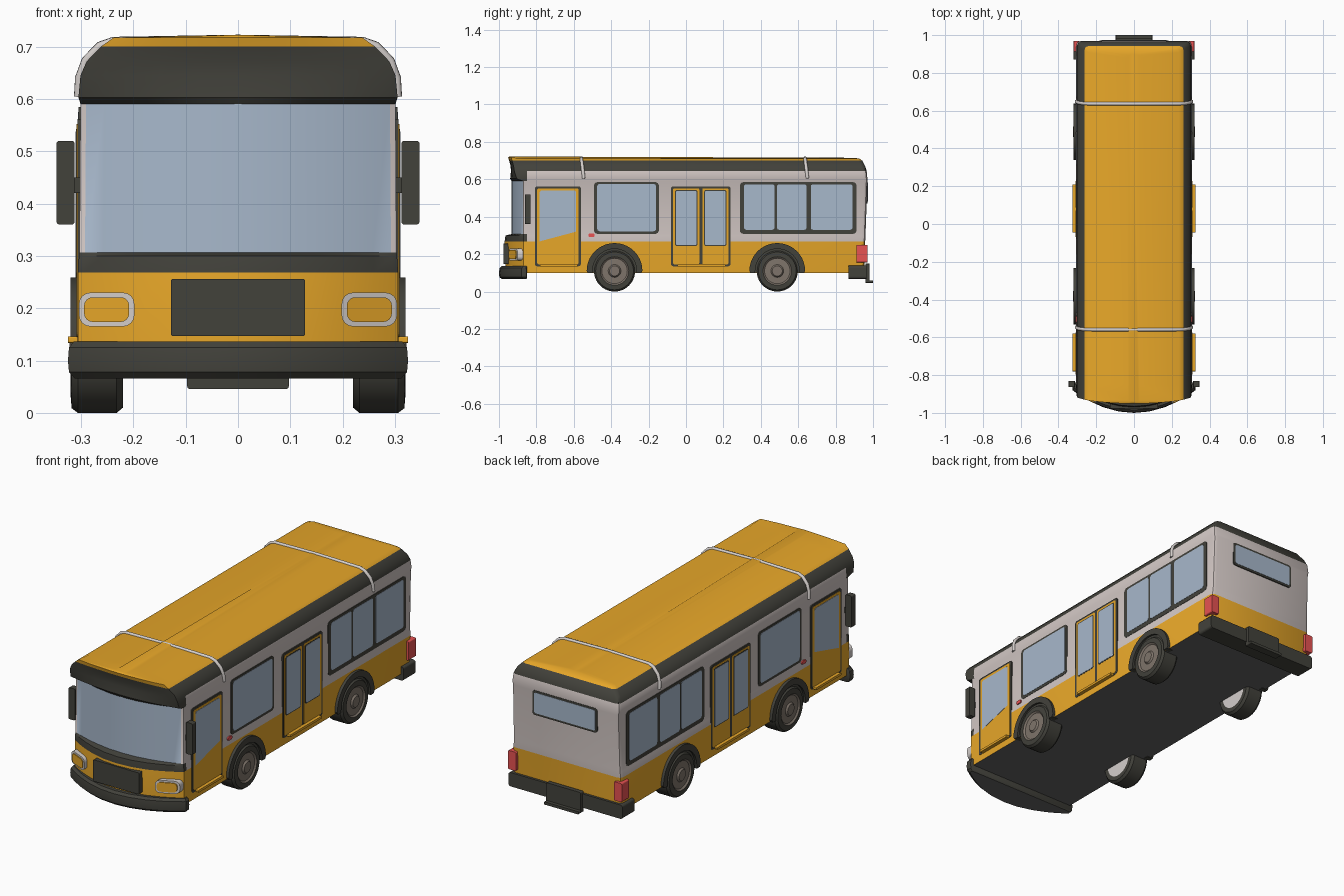
import bpy, bmesh, math

if "Cube" in bpy.data.objects:
    bpy.data.objects.remove(bpy.data.objects["Cube"])

COLOURS = {
    "orange": (0.80, 0.385, 0.022), "dark_trim": (0.055, 0.054, 0.044),
    "light_grey": (0.63, 0.56, 0.54), "glass": (0.39, 0.48, 0.60),
    "red": (0.80, 0.085, 0.085), "hub_grey": (0.21, 0.175, 0.145),
    "silver": (0.66, 0.62, 0.60), "underside": (0.125, 0.125, 0.125),
}
MATS = {}
for n, c in COLOURS.items():
    m = bpy.data.materials.new(n)
    m.diffuse_color = (*c, 1)
    m.use_nodes = True
    m.node_tree.nodes["Principled BSDF"].inputs["Base Color"].default_value = m.diffuse_color
    MATS[n] = m


def finish(bm, name, mats, rule=None, smooth=False):
    bmesh.ops.recalc_face_normals(bm, faces=bm.faces[:])
    bm.normal_update()
    if rule:
        for f in bm.faces:
            f.material_index = mats.index(rule(f.calc_center_median(), f.normal))
    me = bpy.data.meshes.new(name)
    bm.to_mesh(me)
    bm.free()
    for k in mats:
        me.materials.append(MATS[k])
    ob = bpy.data.objects.new(name, me)
    bpy.context.collection.objects.link(ob)
    if smooth:
        bpy.ops.object.select_all(action='DESELECT')
        ob.select_set(True)
        bpy.context.view_layer.objects.active = ob
        bpy.ops.object.shade_smooth_by_angle(angle=math.radians(32))
    return ob


def prism(name, pts, a, b, mat, axis='x', mirror=True, smooth=False, sweep=0):
    """Extrude a 2D outline along x (y,z outline) or y (x,z outline); mirror across x.
    sweep leans a y-extruded part backwards with distance from x = 0.25."""
    bm = bmesh.new()
    for s in ((1, -1) if mirror else (1,)):
        def co(u, v, d):
            return (s * d, u, v) if axis == 'x' else (s * u, d + sweep * (u - .25), v)
        lo = [bm.verts.new(co(u, v, a)) for u, v in pts]
        hi = [bm.verts.new(co(u, v, b)) for u, v in pts]
        bm.faces.new(lo)
        bm.faces.new(hi)
        for i in range(len(pts)):
            j = (i + 1) % len(pts)
            bm.faces.new((lo[i], lo[j], hi[j], hi[i]))
    return finish(bm, name, [mat], smooth=smooth)


def rr(u0, u1, v0, v1, r=0.012, n=4):
    """Rounded rectangle outline."""
    out = []
    for cu, cv, a0 in ((u1 - r, v1 - r, 0), (u0 + r, v1 - r, 90),
                       (u0 + r, v0 + r, 180), (u1 - r, v0 + r, 270)):
        for i in range(n + 1):
            a = math.radians(a0 + 90 * i / n)
            out.append((cu + r * math.cos(a), cv + r * math.sin(a)))
    return out


def arc(cy, cz, r, n=20):
    return [(cy + r * math.cos(math.pi * i / n), cz + r * math.sin(math.pi * i / n))
            for i in range(n + 1)]


def loft(name, levels, y_mid, mats, rule, corner=0.02):
    """Stack plan outlines with a bowed front: (z, half width, front edge y, front centre y, back y)."""
    ts = [-1, -.965, -.85, -.7, -.5, -.25, 0, .25, .5, .7, .85, .965, 1]
    bm = bmesh.new()
    rings = []
    for z, w, ye, yc, yb in levels:
        p = [(t * w, ye + (yc - ye) * (1 - t * t)) for t in ts]
        p += [(w, y_mid), (w, yb - corner), (w - corner * .3, yb - corner * .3), (w - corner, yb),
              (corner - w, yb), (corner * .3 - w, yb - corner * .3), (-w, yb - corner), (-w, y_mid)]
        # the front lip of the roof kicks up a little
        rings.append([bm.verts.new((x, y, z + (.007 if z > .705 and y < -.87 else 0)))
                      for x, y in p])
    bm.faces.new(rings[0])
    bm.faces.new(rings[-1])
    n = len(rings[0])
    for lo, hi in zip(rings, rings[1:]):
        for i in range(n):
            j = (i + 1) % n
            bm.faces.new((lo[i], lo[j], hi[j], hi[i]))
    return finish(bm, name, mats, rule, True)


# Body shell, coloured by height and position
def body_rule(c, nrm):
    front = c.y < -0.851
    if nrm.z < -0.9 and c.z < 0.11:
        return "underside"
    if c.z > 0.70:
        return "orange"
    if c.z > 0.645 or (front and c.z > 0.59):
        return "dark_trim"
    if c.z < 0.268:
        return "orange"
    if front and c.z < 0.305:
        return "dark_trim"
    if front and abs(c.x) < 0.294:
        return "glass"
    return "light_grey"


loft("body", [
    (0.10, .306, -.87, -.965, .952), (0.268, .306, -.87, -.970, .958),
    (0.300, .304, -.87, -.965, .960), (0.307, .303, -.868, -.932, .960),
    (0.590, .301, -.868, -.932, .970), (0.603, .305, -.905, -.940, .970),
    (0.645, .301, -.918, -.936, .966), (0.672, .289, -.922, -.938, .957),
    (0.700, .262, -.930, -.946, .942), (0.710, .238, -.935, -.951, .928),
    (0.715, .030, -.935, -.945, .900)], -0.85,
    ["orange", "dark_trim", "light_grey", "glass", "underside"], body_rule)


# Bumpers
def bumper_rule(c, nrm):
    return "underside" if nrm.z < -0.9 else "dark_trim"


loft("front_bumper", [
    (0.066, .312, -.87, -.985, -.852), (0.078, .323, -.878, -.998, -.85),
    (0.100, .325, -.88, -1.0, -.85), (0.125, .323, -.878, -.997, -.85),
    (0.136, .314, -.87, -.985, -.852)], -0.862, ["dark_trim", "underside"], bumper_rule, 0.006)
prism("rear_bumper", rr(-.32, .32, .068, .138, .012), .87, .966, "dark_trim", 'y', False)
prism("rear_plate_board", rr(-.097, .097, .05, .15, .006), .96, .982, "dark_trim", 'y', False)
prism("rear_plate_lip", rr(-.097, .097, .046, .060, .004), .96, 1.0, "dark_trim", 'y', False)

# Front grille and headlights
prism("grille", rr(-.128, .128, .147, .256, .004), -.977, -.93, "dark_trim", 'y', False)
prism("headlight_frame", rr(.198, .304, .165, .23, .022), -.925, -.89, "silver", 'y',
      smooth=True, sweep=.45)
prism("headlight_lens", rr(.208, .294, .174, .221, .016), -.930, -.90, "orange", 'y',
      smooth=True, sweep=.45)

# Tail lights, side markers and mirrors
prism("tail_light", rr(.274, .319, .155, .25, .006), .912, .970, "red", 'y')
prism("side_marker", rr(-.522, -.488, .292, .310, .008), .30, .310, "red")
prism("wing_mirror", rr(.312, .347, .36, .52, .006), -.862, -.832, "dark_trim", 'y')
prism("mirror_arm", rr(.295, .32, .42, .45, .004), -.852, -.84, "dark_trim", 'y')

# Front doors
prism("front_door_frame", rr(-.808, -.562, .135, .562), .295, .3072, "dark_trim")
prism("front_door", rr(-.796, -.574, .145, .552, .01), .295, .3086, "orange")
prism("front_door_glass", [(-.782, .268), (-.588, .32), (-.588, .532), (-.596, .54),
                           (-.774, .54), (-.782, .532)], .295, .3100, "glass")
# Middle double doors
prism("middle_door_frame", rr(-.08, .238, .135, .562), .295, .3072, "dark_trim")
for label, y0, y1 in (("front", -.069, .071), ("rear", .087, .227)):
    prism(f"middle_door_{label}_leaf", rr(y0, y1, .145, .552, .008), .295, .3086, "orange")
    prism(f"middle_door_{label}_glass_rim", rr(y0 + .010, y1 - .010, .243, .543, .01),
          .295, .3094, "dark_trim")
    prism(f"middle_door_{label}_glass", rr(y0 + .015, y1 - .015, .248, .538, .008),
          .295, .3104, "glass")
# Door steps
prism("front_door_step", rr(-.78, -.58, .134, .146, .003), .30, .325, "orange")
prism("middle_door_step", rr(-.045, .21, .134, .146, .003), .30, .325, "orange")

# Side windows
prism("side_window_frame", rr(-.492, -.145, .308, .585, .02), .295, .3045, "dark_trim")
prism("side_window_glass", rr(-.475, -.160, .322, .575, .014), .295, .3058, "glass")
prism("rear_side_window_frame", rr(.288, .912, .308, .585, .02), .295, .3045, "dark_trim")
for i, (y0, y1) in enumerate(((.31, .473), (.486, .645), (.667, .89))):
    prism(f"rear_side_window_glass_{i + 1}", rr(y0, y1, .33, .573, .012), .295, .3058, "glass")

# Back window
prism("back_window_frame", rr(-.182, .182, .470, .594, .014), .95, .9715, "dark_trim", 'y', False)
prism("back_window_glass", rr(-.172, .172, .480, .584, .010), .95, .973, "glass", 'y', False)


# Wheels: lathed around the axle, with dark arches
def wheel(name, side, cy, n=40):
    prof = [(.22, 0), (.22, .078), (.22, .10), (.232, .11), (.306, .11), (.318, .101),
            (.320, .076), (.313, .068), (.314, .034), (.322, .027), (.322, 0)]
    bm = bmesh.new()
    rings = []
    for x, r in prof:
        k = 1 if r == 0 else n
        rings.append([bm.verts.new((side * x, cy + r * math.cos(2 * math.pi * i / n),
                                    .11 + r * math.sin(2 * math.pi * i / n))) for i in range(k)])
    for a, b in zip(rings, rings[1:]):
        for i in range(n):
            j = (i + 1) % n
            q = [a[i % len(a)], a[j % len(a)], b[j % len(b)], b[i % len(b)]]
            bm.faces.new(list(dict.fromkeys(q)))

    def rule(c, nrm):
        if abs(c.x) < .221 and math.hypot(c.y - cy, c.z - .11) < .08:
            return "silver"
        return "hub_grey" if math.hypot(c.y - cy, c.z - .11) < .074 else "dark_trim"
    finish(bm, name, ["dark_trim", "silver", "hub_grey"], rule, True)


for label, cy in (("front", -.382), ("rear", .488)):
    for sname, s in (("right", 1), ("left", -1)):
        wheel(f"{label}_{sname}_wheel", s, cy)
    prism(f"{label}_wheel_well", arc(cy, .11, .13) + [(cy - .13, .101), (cy + .13, .101)],
          .22, .3095, "dark_trim")
    ring = [(cy + .142, .098)] + arc(cy, .11, .149) + [(cy - .142, .098), (cy - .118, .098)]
    ring += arc(cy, .11, .118)[::-1] + [(cy + .118, .098)]
    prism(f"{label}_wheel_arch", ring, .285, .320, "dark_trim", smooth=True)

# Silver straps hugging the roof
half = [(.305, .605), (.303, .64), (.291, .673), (.264, .701), (.238, .710)]
for label, y in (("front", -.553), ("rear", .643)):
    cu = bpy.data.curves.new(f"{label}_roof_strap", 'CURVE')
    cu.dimensions = '3D'
    cu.bevel_depth = 0.009
    cu.bevel_resolution = 2
    cu.use_fill_caps = True
    path = half + [(0, .714)] + [(-x, z) for x, z in half[::-1]]
    sp = cu.splines.new('POLY')
    sp.points.add(len(path) - 1)
    for p, (x, z) in zip(sp.points, path):
        p.co = (x, y - (z - .66) * .12, z, 1)
    cu.materials.append(MATS["silver"])
    ob = bpy.data.objects.new(f"{label}_roof_strap", cu)
    bpy.context.collection.objects.link(ob)
